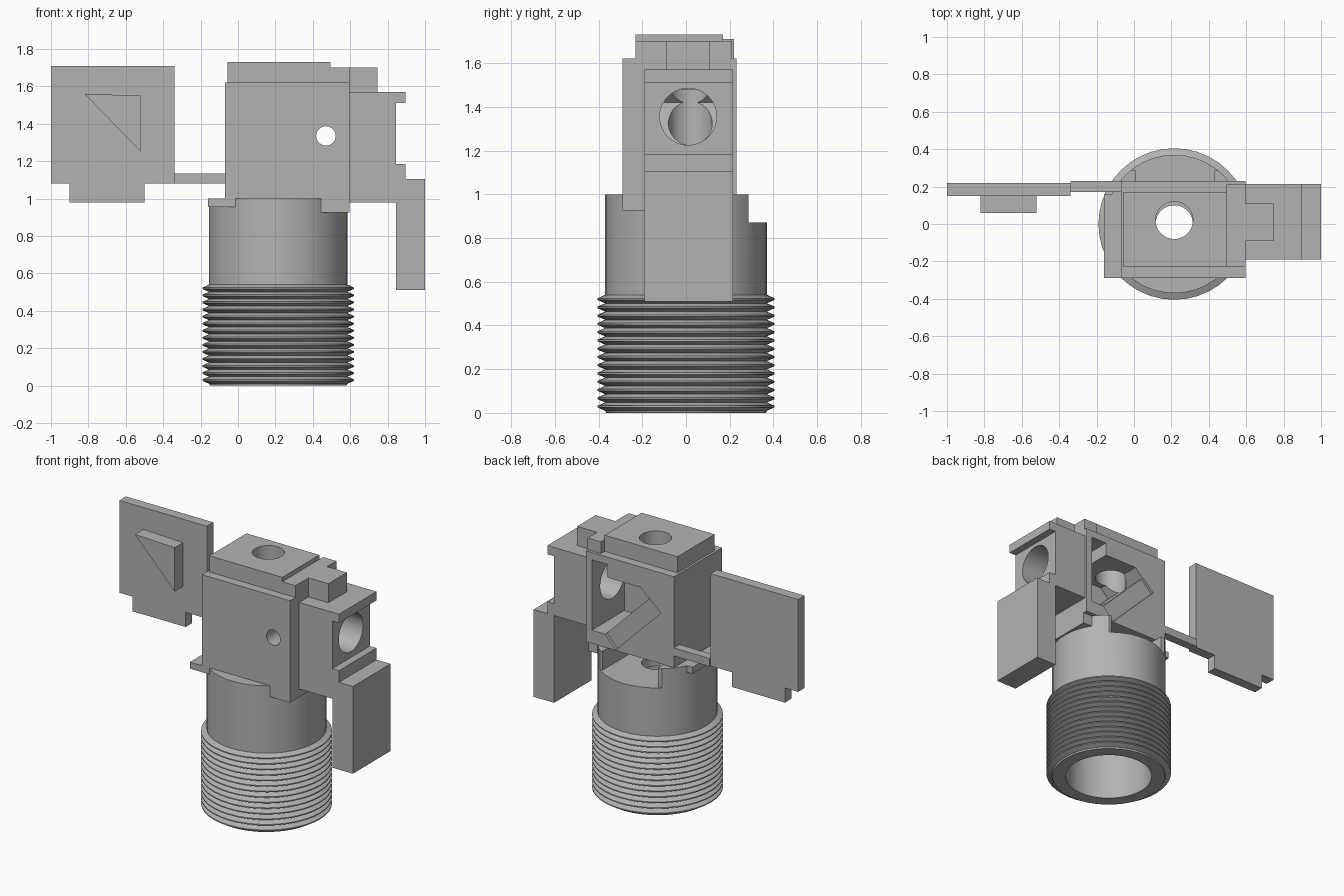
import bpy, bmesh, math
from mathutils import Matrix

if "Cube" in bpy.data.objects:
    bpy.data.objects.remove(bpy.data.objects["Cube"], do_unlink=True)

GREY = bpy.data.materials.new("plain grey")
GREY.use_nodes = True
GREY.diffuse_color = (0.45, 0.45, 0.45, 1)
GREY.node_tree.nodes["Principled BSDF"].inputs["Base Color"].default_value = (0.45, 0.45, 0.45, 1)

AXIS_X, AXIS_Y = 0.215, 0.02   # optical axis of the cube


def finish(name, bm):
    bmesh.ops.recalc_face_normals(bm, faces=bm.faces)
    mesh = bpy.data.meshes.new(name)
    bm.to_mesh(mesh)
    bm.free()
    mesh.materials.append(GREY)
    obj = bpy.data.objects.new(name, mesh)
    bpy.context.collection.objects.link(obj)
    return obj


def box(name, x, y, z):
    bm = bmesh.new()
    bmesh.ops.create_cube(bm, size=1)
    for v in bm.verts:
        for i, (lo, hi) in enumerate((x, y, z)):
            v.co[i] = lo if v.co[i] < 0 else hi
    return finish(name, bm)


def prism(name, outline, y):
    """Extrude an x-z outline along y."""
    bm = bmesh.new()
    face = bm.faces.new([bm.verts.new((px, y[0], pz)) for px, pz in outline])
    moved = bmesh.ops.extrude_face_region(bm, geom=[face])["geom"]
    for v in moved:
        if isinstance(v, bmesh.types.BMVert):
            v.co.y = y[1]
    return finish(name, bm)


def rod(name, centre, radius, length, axis, sides=40):
    bm = bmesh.new()
    turn = {"x": Matrix.Rotation(math.pi / 2, 4, "Y"),
            "y": Matrix.Rotation(math.pi / 2, 4, "X"),
            "z": Matrix.Identity(4)}[axis]
    bmesh.ops.create_cone(bm, cap_ends=True, segments=sides, radius1=radius,
                          radius2=radius, depth=length,
                          matrix=Matrix.Translation(centre) @ turn)
    return finish(name, bm)


def lathe(name, profile, cx, cy, sides=40):
    """Closed r-z profile turned into a ring."""
    bm = bmesh.new()
    rings = []
    for i in range(sides):
        a = math.tau * i / sides
        rings.append([bm.verts.new((cx + r * math.cos(a), cy + r * math.sin(a), z))
                      for r, z in profile])
    n = len(profile)
    for i in range(sides):
        a, b = rings[i], rings[(i + 1) % sides]
        for j in range(n):
            bm.faces.new((a[j], b[j], b[(j + 1) % n], a[(j + 1) % n]))
    return finish(name, bm)


def modify(obj, cutters, operation="DIFFERENCE"):
    bpy.context.view_layer.objects.active = obj
    for c in cutters:
        mod = obj.modifiers.new("cut", "BOOLEAN")
        mod.operation, mod.solver, mod.object = operation, "EXACT", c
        bpy.ops.object.modifier_apply(modifier=mod.name)
        bpy.data.objects.remove(c, do_unlink=True)


def smooth(obj):
    bpy.ops.object.select_all(action="DESELECT")
    obj.select_set(True)
    bpy.context.view_layer.objects.active = obj
    bpy.ops.object.shade_smooth_by_angle(angle=math.radians(25))


def axis_hole():
    return rod("axis_cutter", (AXIS_X, AXIS_Y, 1.2), 0.1, 3, "z")


# Threaded tube with a closed, pierced top
turns, pitch = 14, 0.0378
profile = [(0.28, 0.0), (0.365, 0.0)]
for t in range(turns):
    z = 0.01 + t * pitch
    profile += [(0.37, z), (0.405, z + 0.4 * pitch), (0.405, z + 0.6 * pitch)]
profile += [(0.37, 0.54), (0.37, 1.0), (0.1, 1.0), (0.1, 0.8), (0.28, 0.8)]
tube = lathe("threaded_tube", profile, AXIS_X, 0.0)
modify(tube, [box("back_step", (-1, 1), (0.285, 1), (0.87, 1.2)),
              box("tab_slot", (0.01, 0.43), (-0.15, 1), (0.87, 1.2))])
smooth(tube)

# Cube body with corner leg and side ledge
body = box("cube_body", (-0.07, 0.595), (-0.29, 0.23), (1.0, 1.62))
cavity = prism("cavity", [(0.55, 1.09), (0.55, 1.57), (0.43, 1.57), (0.43, 1.48),
                          (0.18, 1.48), (0.12, 1.42), (0.45, 1.09)], (-0.12, 0.4))
mirror_slot = prism("slot", [(0.452, 1.092), (0.118, 1.425), (0.03, 1.345), (0.37, 1.005)],
                    (0.21, 0.4))
modify(body, [cavity, mirror_slot, axis_hole(),
              rod("screw", (0.47, -0.2, 1.335), 0.052, 0.3, "y", 24),
              rod("port", (0.6, 0.01, 1.355), 0.13, 0.2, "x")])
smooth(body)
box("corner_leg", (0.43, 0.595), (-0.29, 0.2), (0.925, 1.0))
box("side_ledge", (-0.16, 0.0), (-0.29, 0.16), (0.955, 1.0))

# Stepped cap
cap = box("top_plate", (-0.055, 0.495), (-0.23, 0.17), (1.62, 1.73))
modify(cap, [axis_hole()])
smooth(cap)
box("top_ridge", (0.495, 0.595), (-0.23, 0.21), (1.62, 1.70))
box("top_tongue", (0.595, 0.745), (-0.09, 0.11), (1.57, 1.70))

# Side port block with rails and hanging plate
SIDE = (-0.19, 0.215)
port = box("port_block", (0.595, 0.845), SIDE, (1.105, 1.57))
modify(port, [rod("port_cutter", (0.7, 0.01, 1.355), 0.13, 0.6, "x")])
smooth(port)
box("upper_rail", (0.845, 0.895), SIDE, (1.51, 1.57))
box("lower_rail", (0.845, 0.895), SIDE, (1.105, 1.185))
box("port_skirt", (0.595, 0.845), (-0.19, -0.13), (0.98, 1.105))
box("hanging_plate", (0.845, 1.0), SIDE, (0.51, 1.105))

# Hinged lid with its tab, strap and wedge
box("lid_panel", (-1.0, -0.34), (0.15, 0.22), (1.08, 1.71))
box("lid_tab", (-0.9, -0.5), (0.15, 0.22), (0.98, 1.08))
box("lid_strap", (-0.34, -0.07), (0.17, 0.23), (1.08, 1.135))
prism("lid_wedge", [(-0.82, 1.56), (-0.52, 1.55), (-0.52, 1.25)], (0.06, 0.15))
